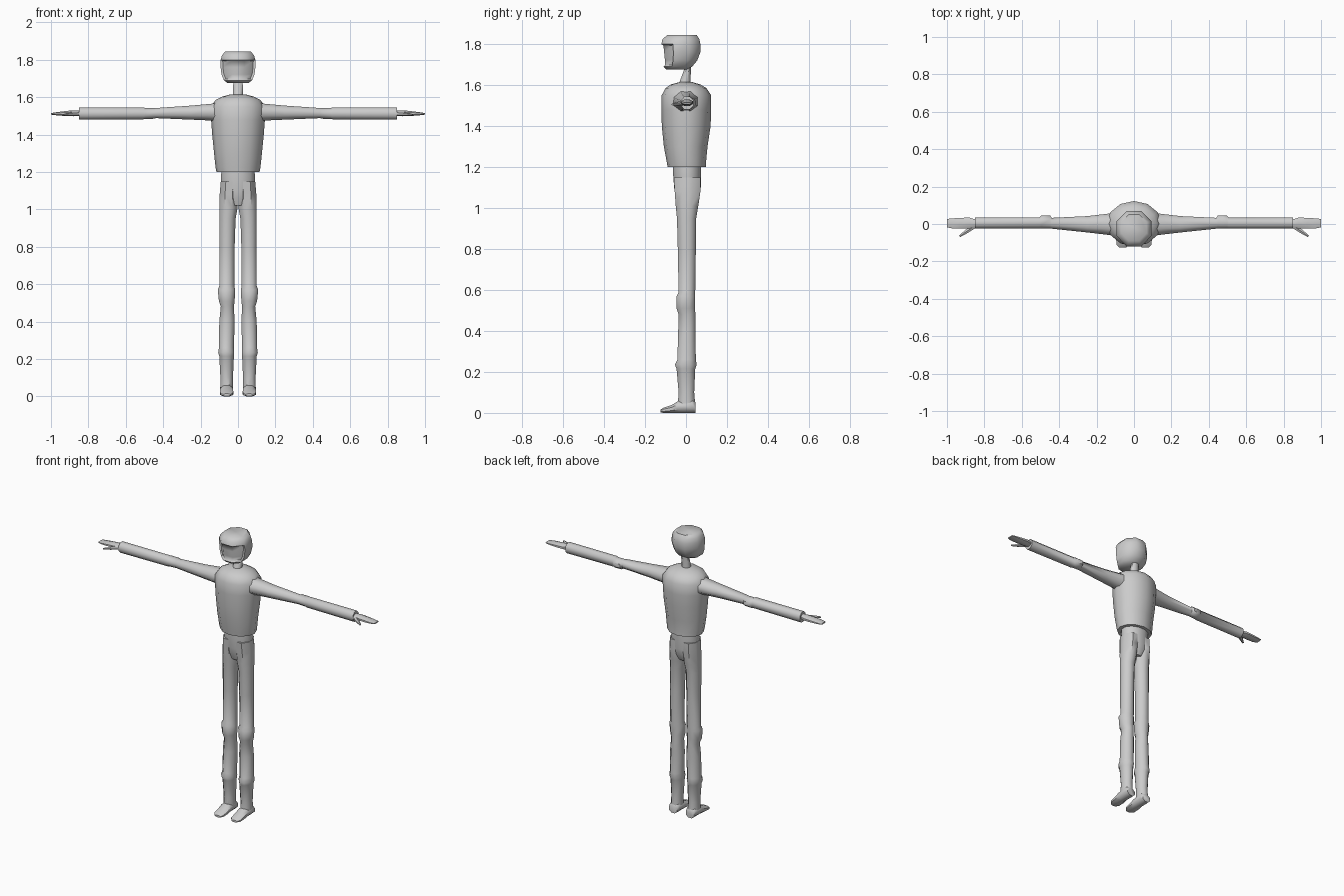
import bpy, bmesh, math
from mathutils import Vector

grey = bpy.data.materials.new("plain_grey")
grey.diffuse_color = (0.6, 0.6, 0.6, 1)


def finish(bm, name, angle=50, mirror=False):
    bmesh.ops.recalc_face_normals(bm, faces=bm.faces)
    me = bpy.data.meshes.new(name)
    bm.to_mesh(me)
    bm.free()
    me.materials.append(grey)
    ob = bpy.data.objects.new(name, me)
    bpy.context.collection.objects.link(ob)
    if mirror:
        mod = ob.modifiers.new("mirror", 'MIRROR')
        mod.use_mirror_merge = False
    bpy.ops.object.select_all(action='DESELECT')
    ob.select_set(True)
    bpy.context.view_layer.objects.active = ob
    bpy.ops.object.shade_smooth_by_angle(angle=math.radians(angle))
    return ob


def loft(rings, axis, n=8, flat=True):
    """Rings are (t, a0, a1, b0, b1): extents of each section along the axis.
    axis z: a = x, b = y;  axis x: a = y, b = z;  axis y: a = x, b = z."""
    bm = bmesh.new()
    ph = math.pi / n if flat else 0
    k = 1 / math.cos(math.pi / n) if flat else 1
    loops = []
    for t, a0, a1, b0, b1 in rings:
        loop = []
        for i in range(n):
            ang = ph + 2 * math.pi * i / n
            a = (a0 + a1) / 2 + (a1 - a0) / 2 * k * math.cos(ang)
            b = (b0 + b1) / 2 + (b1 - b0) / 2 * k * math.sin(ang)
            co = {'x': (t, a, b), 'y': (a, t, b), 'z': (a, b, t)}[axis]
            loop.append(bm.verts.new(co))
        loops.append(loop)
    for lo, hi in zip(loops, loops[1:]):
        for i in range(n):
            j = (i + 1) % n
            bm.faces.new((lo[i], lo[j], hi[j], hi[i]))
    bm.faces.new(loops[0])
    bm.faces.new(loops[-1])
    bmesh.ops.recalc_face_normals(bm, faces=bm.faces)
    return bm


def centred(rows):
    """Rows (z, half width, front, back) become rings centred on x = 0."""
    return [(z, -w, w, f, b) for z, w, f, b in rows]


# Head with a recessed face
bm = loft(centred([
    (1.675, .055, -.095, .0), (1.69, .075, -.11, .03), (1.72, .088, -.112, .055),
    (1.76, .093, -.116, .07), (1.80, .093, -.12, .07), (1.825, .085, -.115, .065),
    (1.845, .068, -.09, .052)]), 'z')
face = [f for f in bm.faces
        if f.normal.y < -.5 and 1.69 < f.calc_center_median().z < 1.79]
bmesh.ops.inset_region(bm, faces=face, thickness=.008, depth=-.01)
finish(bm, "head")

# Neck, leaning forward at its base
finish(loft(centred([(1.58, .03, -.045, .025), (1.62, .026, -.03, .022),
                     (1.70, .025, .0, .025)]), 'z'), "neck")

# Loose shirt body
finish(loft(centred([
    (1.20, .115, -.09, .098), (1.225, .12, -.094, .098), (1.30, .128, -.108, .105),
    (1.40, .138, -.118, .12), (1.48, .144, -.12, .123), (1.55, .146, -.119, .123),
    (1.585, .12, -.10, .10), (1.603, .085, -.075, .07), (1.615, .04, -.03, .03)]),
    'z', 12, False), "torso")

# Sleeves: upper arm, elbow bulge, forearm
finish(loft([
    (.08, -.065, .065, 1.46, 1.58), (.14, -.058, .055, 1.475, 1.565),
    (.25, -.045, .042, 1.48, 1.555), (.44, -.025, .033, 1.488, 1.542),
    (.448, -.024, .046, 1.485, 1.542), (.495, -.024, .046, 1.483, 1.542),
    (.505, -.024, .035, 1.482, 1.545), (.85, -.025, .036, 1.48, 1.545)],
    'x'), "arm", mirror=True)

# Flat hand with grouped fingers
finish(loft([
    (.84, -.015, .022, 1.50, 1.53), (.88, -.024, .034, 1.498, 1.53),
    (.93, -.024, .033, 1.50, 1.525), (.97, -.024, .03, 1.503, 1.52),
    (1.0, -.018, .027, 1.507, 1.515)], 'x'), "hand", mirror=True)

# Thumb, angled forward
bm = loft([(0, -.012, .012, 1.502, 1.522), (.05, -.01, .01, 1.50, 1.517),
           (.095, -.005, .005, 1.502, 1.51)], 'x', 6)
for v in bm.verts:
    x, y = v.co.x, v.co.y
    v.co.x, v.co.y = .855 + .82 * x + .57 * y, -.012 - .57 * x + .82 * y
finish(bm, "thumb", mirror=True)

# Hips
finish(loft(centred([
    (1.02, .045, -.04, .05), (1.06, .08, -.052, .068), (1.10, .09, -.058, .072),
    (1.18, .09, -.064, .074), (1.23, .088, -.064, .074)]), 'z', 12), "hips")

# Legs: thigh, knee pad, calf and boot shaft
finish(loft([
    (.04, .027, .095, -.04, .045), (.10, .027, .094, -.036, .04),
    (.215, .022, .10, -.046, .045), (.235, .02, .106, -.054, .052),
    (.26, .022, .102, -.042, .048), (.40, .018, .10, -.038, .046),
    (.48, .022, .092, -.036, .046), (.51, .018, .102, -.046, .044),
    (.57, .015, .108, -.046, .045), (.59, .02, .10, -.036, .045),
    (.80, .018, .10, -.04, .048), (.95, .013, .10, -.044, .05),
    (1.01, .002, .10, -.05, .06), (1.08, .0, .098, -.055, .07),
    (1.15, .0, .092, -.06, .07)], 'z'), "leg", mirror=True)

# Shoes
finish(loft([
    (.047, .032, .09, .0, .05), (.03, .027, .095, .0, .07),
    (-.035, .027, .095, .0, .06), (-.07, .025, .096, .0, .038),
    (-.11, .028, .094, .0, .025), (-.125, .04, .08, .002, .015)],
    'y'), "shoe", mirror=True)
